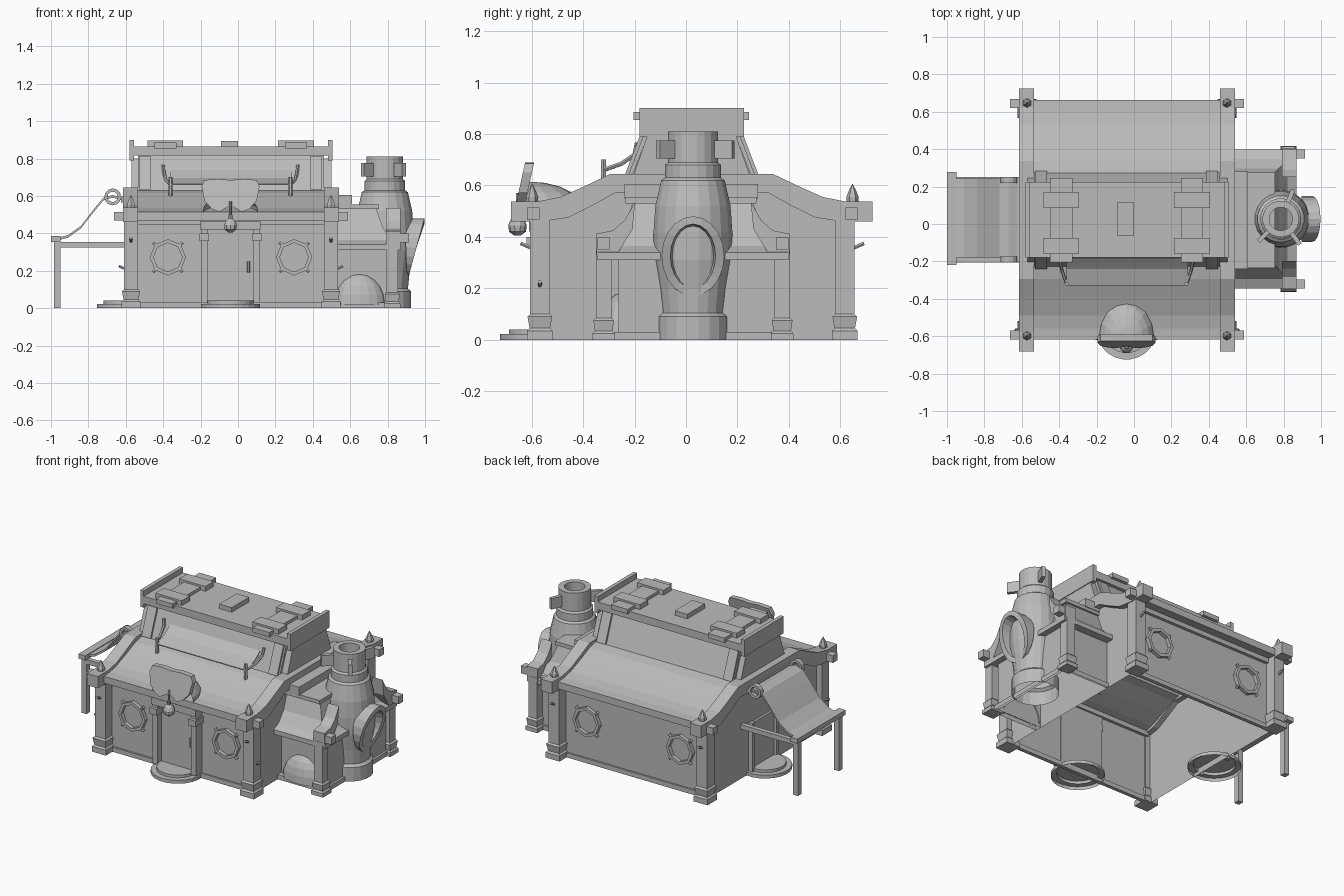
import bpy, bmesh, math
from mathutils import Matrix, Vector

if "Cube" in bpy.data.objects:
    bpy.data.objects.remove(bpy.data.objects["Cube"])

grey = bpy.data.materials.new("plain grey")
grey.use_nodes = True
grey.diffuse_color = (0.5, 0.5, 0.5, 1)
grey.node_tree.nodes["Principled BSDF"].inputs["Base Color"].default_value = (0.5, 0.5, 0.5, 1)

CX, CY = -0.04, 0.022      # middle of the house


def finish(name, bm):
    bmesh.ops.recalc_face_normals(bm, faces=bm.faces)
    me = bpy.data.meshes.new(name)
    bm.to_mesh(me)
    bm.free()
    me.materials.append(grey)
    ob = bpy.data.objects.new(name, me)
    bpy.context.collection.objects.link(ob)
    return ob


def loft(name, rings, caps=True, wrap=False):
    bm = bmesh.new()
    vs = [[bm.verts.new(p) for p in r] for r in rings]
    n = len(vs[0])
    pairs = list(zip(vs, vs[1:])) + ([(vs[-1], vs[0])] if wrap else [])
    for a, b in pairs:
        for i in range(n):
            j = (i + 1) % n
            bm.faces.new((a[i], a[j], b[j], b[i]))
    if caps and not wrap:
        bm.faces.new(vs[0])
        bm.faces.new(vs[-1])
    return finish(name, bm)


def prism(name, pts, axis, a, b):
    place = {"x": lambda p, t: (t, p[0], p[1]),
             "y": lambda p, t: (p[0], t, p[1]),
             "z": lambda p, t: (p[0], p[1], t)}[axis]
    return loft(name, [[place(p, t) for p in pts] for t in (a, b)])


def box(name, x0, x1, y0, y1, z0, z1):
    return prism(name, [(x0, y0), (x1, y0), (x1, y1), (x0, y1)], "z", z0, z1)


def lathe(name, x, y, profile, n=16, caps=True):
    turn = [2 * math.pi * (i + 0.5) / n for i in range(n)]
    return loft(name, [[(x + r * math.cos(t), y + r * math.sin(t), z) for t in turn]
                       for r, z in profile], caps)


def tube(name, pts, r, n=6):
    pts = [Vector(p) for p in pts]
    rings = []
    for i, p in enumerate(pts):
        d = pts[min(i + 1, len(pts) - 1)] - pts[max(i - 1, 0)]
        q = d.to_track_quat("Z", "Y")
        rings.append([p + q @ Vector((r * math.cos(k * math.tau / n), r * math.sin(k * math.tau / n), 0))
                      for k in range(n)])
    return loft(name, rings)


def half_dome(name, centre, radii, s):
    # Upper quarter of an ellipsoid, bulging towards s * y
    bm = bmesh.new()
    bmesh.ops.create_uvsphere(bm, u_segments=16, v_segments=10, radius=1,
                              matrix=Matrix.Translation(centre) @ Matrix.Diagonal((*radii, 1)))
    for normal in ((0, s, 0), (0, 0, 1)):
        bmesh.ops.bisect_plane(bm, geom=bm.verts[:] + bm.edges[:] + bm.faces[:], plane_co=centre,
                               plane_no=normal, clear_inner=True)
    finish(name, bm)


def open_below(ob):
    # Remove the underside so the part is a hollow shell
    bm = bmesh.new()
    bm.from_mesh(ob.data)
    bmesh.ops.delete(bm, geom=[f for f in bm.faces if f.calc_center_median().z < 0.001], context="FACES_ONLY")
    bm.to_mesh(ob.data)
    bm.free()


def both(half):
    # Mirror a (distance, height) half profile across the ridge line
    return [(CY - d, z) for d, z in reversed(half)] + [(CY + d, z) for d, z in half]


def square(x, y, levels):
    return [[(x + s * h, y + t * h, z) for s, t in ((-1, -1), (1, -1), (1, 1), (-1, 1))]
            for h, z in levels]


# House shell, open underneath
WALL = 0.56
shell = both([(0.17, 0.80), (0.24, 0.6), (0.40, 0.53), (0.50, 0.49), (WALL, 0.475), (WALL, 0)])
open_below(prism("house_walls", shell, "x", -0.57, 0.5))

# Sweeping roof and its end boards
sweep = [(0.18, 0.815), (0.25, 0.63), (0.315, 0.615), (0.42, 0.57), (0.51, 0.535), (0.58, 0.52), (0.64, 0.515)]
prism("roof", both(sweep) + [(y, z - 0.045) for y, z in reversed(both(sweep))], "x", -0.535, 0.46)
board = both([(0.24, 0.645), (0.315, 0.645), (0.42, 0.595), (0.51, 0.555), (0.60, 0.537), (0.703, 0.537)])
under = both([(0.24, 0.57), (0.30, 0.57), (0.38, 0.525), (0.48, 0.475), (0.58, 0.46), (0.703, 0.46)])
for side, x0 in (("right", -0.615), ("left", 0.46)):
    prism(side + "_gable_board", board + under[::-1], "x", x0, x0 + 0.08)
prism("upper_gable", both([(0.175, 0.80), (0.245, 0.62)]), "x", -0.53, 0.45)
for s, tag in ((-1, "front"), (1, "back")):
    slope = [(CY + s * d, z) for d, z in ((0.17, 0.81), (0.235, 0.635), (0.262, 0.635), (0.195, 0.81))]
    for x0 in (-0.53, 0.385):
        prism(tag + "_slope_trim", slope, "x", x0, x0 + 0.065)

# Ridge platform with end plates, straps and centre block
box("ridge_slab", -0.56, 0.48, -0.18, 0.225, 0.815, 0.865)
for x0 in (-0.58, 0.48):
    box("ridge_end_plate", x0, x0 + 0.025, -0.18, 0.225, 0.79, 0.90)
for x0 in (-0.45, 0.25):
    box("ridge_strap", x0, x0 + 0.12, -0.205, 0.245, 0.855, 0.885)
    for y0 in (-0.16, 0.085):
        box("strap_plank", x0 - 0.035, x0 + 0.155, y0, y0 + 0.085, 0.86, 0.897)
box("ridge_block", -0.09, 0, -0.065, 0.115, 0.86, 0.895)

# Corner posts, feet, finials, pegs and spikes
for x, sx in ((-0.572, -1), (0.497, 1)):
    for y, sy in ((CY - 0.59, -1), (CY + 0.595, 1)):
        loft("corner_post", square(x, y, [(0.038, 0), (0.038, 0.50)]))
        loft("post_foot", square(x, y, [(0.05, 0), (0.05, 0.035), (0.04, 0.045), (0.048, 0.09), (0.038, 0.1)]))
        lathe("finial", x, y + sy * 0.03, [(0.022, 0.53), (0.024, 0.555), (0.012, 0.585), (0.001, 0.605)], 6)
        px, py = x + sx * 0.065, y + sy * 0.026
        box("beam_peg", px - 0.025, px + 0.025, py - 0.024, py + 0.024, 0.468, 0.515)
        tube("spike", [(x, y + sy * 0.03, 0.355), (x, y + sy * 0.075, 0.375)], 0.008)
    tube("side_spike", [(x + sx * 0.02, CY - 0.59, 0.205), (x + sx * 0.065, CY - 0.59, 0.225)], 0.008)

# Octagonal windows front and back
def octagon(name, x, y, z, s):
    rings = [[(x + r * math.cos(k * math.tau / 8), y + s * d, z + r * math.sin(k * math.tau / 8))
              for k in range(8)] for r, d in ((0.097, 0), (0.097, 0.025), (0.077, 0.025), (0.077, 0))]
    loft(name, rings, wrap=True)
    for k in range(4):
        a = math.pi / 4 + k * math.pi / 2
        c, t = math.cos(a), math.sin(a)
        tube("window_stud", [(x + r * c, y + s * 0.012, z + r * t) for r in (0.088, 0.112)], 0.01)

for s, tag in ((-1, "front"), (1, "back")):
    y = CY + s * WALL
    for x in (-0.375, 0.3):
        octagon(tag + "_window", x, y, 0.272, s)
    box(tag + "_sill_board", -0.55, 0.48, y - 0.012, y + 0.012, 0, 0.03)
    box(tag + "_eave_beam", -0.55, 0.48, y - 0.02, y + 0.02, 0.445, 0.475)

# Front door with frame, handle and round steps
box("front_door", -0.165, 0.085, -0.56, -0.53, 0.03, 0.43)
for s in (-1, 1):
    x = CX + s * 0.14
    box("door_post", x - 0.018, x + 0.018, -0.6, -0.53, 0.03, 0.45)
    box("door_bracket", x - 0.026, x + 0.026, -0.62, -0.53, 0.36, 0.40)
box("door_lintel", -0.2, 0.12, -0.61, -0.53, 0.42, 0.465)
tube("door_handle", [(0.055, -0.57, 0.19), (0.055, -0.57, 0.25)], 0.008)
for x, y, tag in ((CX, -0.565, "front"), (-0.595, CY + 0.01, "side")):
    open_below(lathe(tag + "_step", x, y, [(0.16, 0), (0.16, 0.022), (0.125, 0.022), (0.125, 0.04)], 24))

# Side door below the canopy
box("side_door", -0.585, -0.57, -0.08, 0.145, 0.04, 0.33)
for y in (-0.1, 0.145):
    box("side_door_post", -0.6, -0.57, y, y + 0.025, 0, 0.34)

# Shell hood over the door and hanging lantern
edge = [(0.07, 0.69), (0.14, 0.685), (0.155, 0.65), (0.14, 0.575), (0.10, 0.53), (0.06, 0.515)]
scallop = [(CX, 0.685)] + [(CX + x, z) for x, z in edge] + [(CX, 0.55)] + [(CX - x, z) for x, z in reversed(edge)]
loft("hood_shell", [[(x, y + (z - 0.6) * 0.22, z) for x, z in scallop] for y in (-0.645, -0.61)])
half_dome("hood_dome", (CX, -0.615, 0.51), (0.15, 0.215, 0.105), 1)
tube("lantern_cord", [(CX, -0.655, 0.47), (CX, -0.655, 0.57)], 0.007)
lathe("lantern", CX, -0.655, [(0.012, 0.405), (0.033, 0.42), (0.036, 0.445), (0.028, 0.465), (0.012, 0.48), (0.012, 0.50)], 10)

# Cloth on the front slope with its poles
cloth = [(-0.185, 0.74), (-0.24, 0.695), (-0.33, 0.665)]
prism("cloth", cloth + [(y, z - 0.006) for y, z in reversed(cloth)], "x", -0.36, 0.29)
for s in (-1, 1):
    x = CX + s * 0.32
    tube("cloth_pole", [(x, -0.32, 0.60), (x, -0.32, 0.70)], 0.011)
    tube("cloth_arm", [(x, -0.32, 0.66), (x + s * 0.025, -0.25, 0.685), (x + s * 0.035, -0.20, 0.72),
                       (x + s * 0.04, -0.19, 0.765)], 0.009)

# Side annex: hollow walls, sill, swept hipped roof, oven dome in front
FX, FY = 0.785, 0.027
open_below(box("annex_walls", 0.5, 0.83, FY - 0.29, FY + 0.32, 0, 0.33))
half_dome("oven_dome", (0.65, FY - 0.285, 0.02), (0.137, 0.07, 0.162), -1)

def hip(x, d, z):
    return [(0.5, FY - d, z), (x, FY - d, z), (x, FY + d, z), (0.5, FY + d, z)]

loft("annex_sill", [hip(0.845, 0.332, 0), hip(0.845, 0.332, 0.03), hip(0.83, 0.29, 0.03)], caps=False)
loft("annex_roof", [hip(0.87, 0.372, 0.31), hip(0.87, 0.372, 0.34), hip(0.82, 0.32, 0.365),
                    hip(0.775, 0.27, 0.43), hip(0.74, 0.235, 0.53)])
box("annex_roof_cap", 0.5, 0.755, -0.235, 0.275, 0.53, 0.555)
box("annex_roof_ledge", 0.5, 0.61, -0.24, 0.28, 0.55, 0.605)
for s in (-1, 1):
    y = FY + s * 0.347
    loft("annex_post", square(0.825, y, [(0.03, 0), (0.03, 0.35)]))
    loft("annex_foot", square(0.825, y, [(0.043, 0), (0.043, 0.025), (0.034, 0.035), (0.04, 0.075), (0.03, 0.085)]))
    box("annex_peg", 0.86, 0.915, y - 0.024, y + 0.024, 0.35, 0.398)
    # Curved horn board rising from the post towards the roof
    horn = [(0.375, 0.33), (0.375, 0.412), (0.31, 0.425), (0.265, 0.465), (0.225, 0.535), (0.235, 0.43), (0.29, 0.34)]
    prism("annex_horn_board", [(FY + s * d, z) for d, z in horn], "x", 0.79, 0.868)

# Round hollow chimney with fins and hooded oval mouth
lathe("chimney", FX, FY, [(0.142, 0), (0.142, 0.09), (0.125, 0.105), (0.135, 0.2), (0.153, 0.31), (0.155, 0.42),
                          (0.148, 0.52), (0.125, 0.62), (0.11, 0.63), (0.11, 0.68), (0.098, 0.69),
                          (0.098, 0.81), (0.062, 0.81), (0.062, 0.66)], 20, caps=False)
for a in (67, 225, 307):
    fin = box("chimney_fin", 0.085, 0.17, -0.012, 0.012, 0.705, 0.775)
    fin.matrix_world = Matrix.Translation((FX, FY, 0)) @ Matrix.Rotation(math.radians(a), 4, "Z")
mouth = []
for out, w, h in ((-0.06, 0.122, 0.155), (0.045, 0.122, 0.155), (0.045, 0.088, 0.125), (-0.03, 0.08, 0.115)):
    ring = []
    for k in range(20):
        c, t = math.cos(k * math.tau / 20), math.sin(k * math.tau / 20)
        ring.append((0.93 + out * (0.55 + 0.45 * t) + 0.022 * t, FY + w * c, 0.325 + h * t))
    mouth.append(ring)
loft("chimney_mouth", mouth)

# Canopy on the other side: legs, beams, draped sheet and rolled ends
drape = [(-0.985, 0.372), (-0.91, 0.39), (-0.84, 0.44), (-0.77, 0.53), (-0.72, 0.59), (-0.67, 0.605), (-0.615, 0.59)]
prism("canopy_sheet", drape + [(x, z - 0.014) for x, z in reversed(drape)], "y", -0.18, 0.243)
box("canopy_front_bar", -1.0, -0.95, -0.22, 0.278, 0.355, 0.385)
for y in (-0.19, 0.235):
    box("canopy_leg", -0.985, -0.95, y - 0.018, y + 0.018, 0, 0.36)
    box("canopy_beam", -0.96, -0.57, y - 0.015, y + 0.015, 0.325, 0.355)
    rings = [[(-0.67 + r * math.cos(k * math.tau / 12), y + d, 0.595 + r * math.sin(k * math.tau / 12))
              for k in range(12)] for r, d in ((0.045, -0.015), (0.045, 0.015), (0.028, 0.015), (0.028, -0.015))]
    loft("canopy_roll", rings, wrap=True)
box("canopy_wall_bar", -0.625, -0.57, -0.20, 0.25, 0.565, 0.60)
